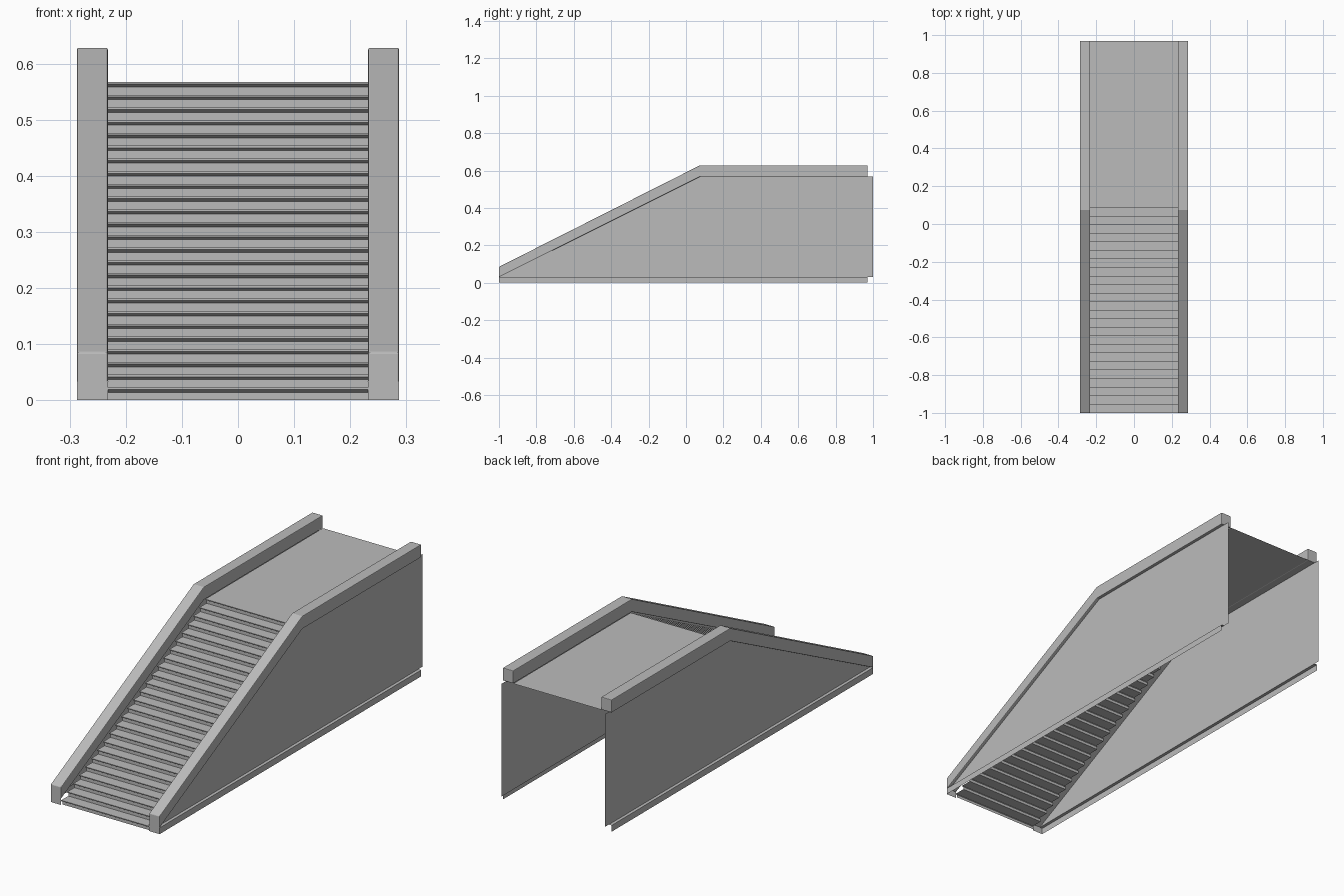
import bpy

cube = bpy.data.objects.get("Cube")
if cube:
    bpy.data.objects.remove(cube, do_unlink=True)

# Material
grey = bpy.data.materials.new("plain grey")
grey.use_nodes = True
colour = (0.5, 0.5, 0.5, 1)
grey.diffuse_color = colour
grey.node_tree.nodes["Principled BSDF"].inputs["Base Color"].default_value = colour

# Main dimensions
INNER, WALL, OUTER = 0.232, 0.272, 0.287
FRONT, BACK, KNEE = -1.0, 0.97, 0.075
BASE, DECK, TOP = 0.03, 0.567, 0.628
STEPS = 25
RUN, RISE = 0.0452, DECK / STEPS


def make_object(name, verts, faces):
    mesh = bpy.data.meshes.new(name)
    mesh.from_pydata(verts, [], faces)
    mesh.materials.append(grey)
    obj = bpy.data.objects.new(name, mesh)
    bpy.context.collection.objects.link(obj)
    return obj


def sweep(name, profile, path):
    """Sheet swept between two ends: each path entry maps a profile point."""
    n = len(profile)
    verts = [place(p) for place in path for p in profile]
    faces = [(i, n + i, n + i + 1, i + 1) for i in range(n - 1)]
    return make_object(name, verts, faces)


def across(x):
    return lambda p: (x, p[0], p[1])


def along(y):
    return lambda p: (p[0], y, p[1])


# Stairs with overhanging nosings, running into the flat deck
profile = []
for i in range(STEPS):
    y, z = FRONT + i * RUN, i * RISE
    back = y + 0.008
    profile += [(back, z), (back, z + RISE * 0.62),
                (y, z + RISE * 0.83), (y, z + RISE)]
profile.append((BACK, DECK))
sweep("stairs_and_deck", profile, [across(INNER), across(-INNER)])

# Parts repeated on both sides
rail_outline = [(FRONT, BASE), (KNEE, DECK), (BACK, DECK),
                (BACK, TOP), (KNEE, TOP), (FRONT, 0.085)]
wall_outline = [(FRONT, BASE), (1.0, BASE), (1.0, DECK), (KNEE, DECK)]

for side, s in (("left", 1), ("right", -1)):
    # Solid handrail following the slope and the deck
    n = len(rail_outline)
    verts = [across(s * x)(p) for x in (INNER, OUTER) for p in rail_outline]
    faces = [tuple(range(n)), tuple(range(2 * n - 1, n - 1, -1))]
    faces += [(i, n + i, n + (i + 1) % n, (i + 1) % n) for i in range(n)]
    if s > 0:
        faces = [f[::-1] for f in faces]
    rail = make_object(side + "_handrail", verts, faces)
    bevel = rail.modifiers.new("soft edges", 'BEVEL')
    bevel.width = 0.003
    bevel.segments = 2
    bevel.limit_method = 'ANGLE'
    bevel.angle_limit = 1.0

    # Thin recessed side wall
    make_object(side + "_wall", [across(s * WALL)(p) for p in wall_outline],
                [tuple(range(4)) if s > 0 else (3, 2, 1, 0)])

    # Thin angled skirting below the wall
    sweep(side + "_skirting",
          [(s * WALL, BASE), (s * OUTER, BASE), (s * OUTER, 0)],
          [along(FRONT), along(BACK)])

    # Front plate closing the foot of the handrail
    sweep(side + "_front_plate", [(s * INNER, 0), (s * OUTER, 0)],
          [lambda p: (p[0], FRONT, 0), lambda p: (p[0], FRONT, BASE + 0.003)])
